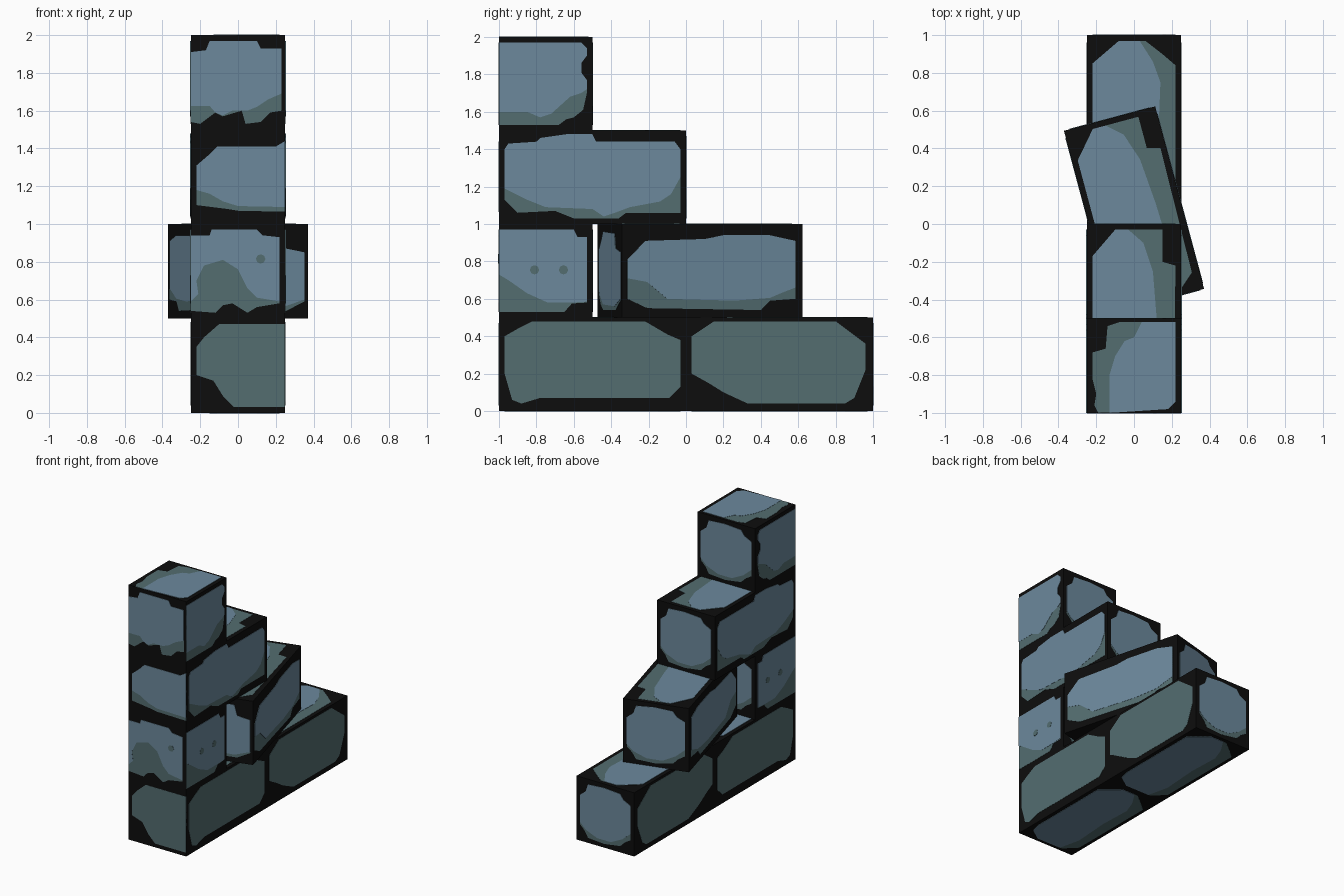
import bpy, bmesh, math
from mathutils import Vector

if "Cube" in bpy.data.objects:
    bpy.data.objects.remove(bpy.data.objects["Cube"])


def make_mat(name, rgb):
    m = bpy.data.materials.new(name)
    m.diffuse_color = (*rgb, 1)
    m.use_nodes = True
    m.node_tree.nodes["Principled BSDF"].inputs["Base Color"].default_value = m.diffuse_color
    return m


MATS = [make_mat("black_mortar", (0.004, 0.004, 0.004)),
        make_mat("mossy_stone", (0.087, 0.153, 0.163)),
        make_mat("blue_stone", (0.150, 0.250, 0.335))]

X, Y, Z = Vector((1, 0, 0)), Vector((0, 1, 0)), Vector((0, 0, 1))
# face name: across, up and outward directions
FACES = {"front": (X, Z, -Y), "back": (-X, Z, Y), "right": (Y, Z, X),
         "left": (Y, Z, -X), "under": (Y, X, -Z),
         "top": (Y, -X, Z), "top_flip": (-Y, X, Z)}

# Stone patterns in hundredths of a unit from the lower left corner:
# upper edge, lower edge, line under which moss shows (None = all moss), moss dots
TOP_FRONT = ([(0, 41), (8, 42), (10, 47), (35, 47), (37, 43), (48, 43)],
             [(0, 4), (5, 3), (13, 9), (17, 7), (27, 10), (29, 3), (37, 4), (42, 9), (48, 10)],
             [(0, 12.5), (10, 12.5), (13, 9), (17, 7.5), (22, 10), (30, 10), (35, 12), (41, 16), (48, 19)], [])
UPPER_FRONT = ([(3, 31), (10, 37), (14, 41), (45, 41), (50, 44)],
               [(3, 10), (19, 8), (25, 7), (50, 6.5)],
               [(3, 18), (10, 16), (17, 12), (25, 9.5), (50, 9)], [])
LOWER_FRONT = ([(0, 44), (10, 44), (11, 47), (35, 47), (38, 44), (47, 43)],
               [(0, 4), (13, 3), (17, 7), (22, 8), (30, 3), (35, 6), (47, 8)],
               [(0, 9), (4, 13), (3, 20), (7, 28), (17, 31), (25, 26), (30, 16), (35, 11), (47, 9)],
               [(37, 31.5)])
BASE_FRONT = ([(3, 35), (7, 40), (15, 47), (50, 47)],
              [(3, 20), (12, 17), (17, 9), (23, 3), (50, 3)], None, [])
TOP_SIDE = ([(0, 47), (44, 47), (47, 44), (47, 40), (44, 36), (44, 31), (47, 27)],
            [(0, 3), (32, 3), (36, 6), (40, 7), (45, 11), (47, 20)],
            [(0, 10), (15, 10), (22, 7), (28, 9), (38, 18), (44, 20), (47, 22)], [])
UPPER_SIDE = ([(3, 40), (5, 43), (20, 44), (22, 46), (36, 48), (50, 48), (52, 44), (94, 44), (97, 40)],
              [(3, 13), (10, 6), (30, 7), (40, 3), (64, 3), (68, 6), (97, 6)],
              [(3, 19), (15, 13), (25, 9), (50, 8), (56, 4), (62, 6), (70, 9), (86, 12), (92, 16), (97, 25)], [])
LOWER_SIDE = ([(0, 47), (40, 47), (42, 43), (47, 43)],
              [(0, 3), (35, 3), (39, 7.5), (47, 8)],
              [(0, 23), (5, 20), (15, 13), (26, 8), (39, 8), (47, 8.5)],
              [(19, 25.5), (34.5, 25.5)])
TURNED_SIDE = ([(3, 31), (13, 41), (46, 42), (56, 44), (82, 44), (96, 41)],
               [(3, 10), (14, 5), (77, 4), (82, 9), (96, 10)],
               [(3, 21), (14, 19), (25, 10), (62, 9), (82, 10.5), (88, 13), (96, 16)], [])
BASE_SIDE_A = ([(3, 40), (10, 44), (18, 48), (78, 48), (90, 41), (97, 38)],
               [(3, 20), (7, 6), (12, 4), (22, 7), (91, 7), (97, 13)], None, [])
BASE_SIDE_B = ([(3, 40), (15, 48), (80, 48), (96, 36)],
               [(3, 20), (12, 15), (20, 10), (33, 4), (85, 4), (90, 7), (96, 22)], None, [])
END = ([(3, 36), (8, 40), (10, 46), (24, 47), (38, 46), (41, 42), (47, 39)],
       [(3, 13), (7, 9), (10, 4), (24, 3), (38, 5), (42, 9), (47, 12)],
       [(3, 15), (8, 10), (18, 6), (30, 6), (40, 11), (47, 17)], [])
TURNED_END = ([(3, 36), (8, 41), (12, 46), (36, 45), (38, 37), (48, 35)],
              [(3, 13), (7, 7), (12, 4), (38, 4), (48, 9)],
              [(3, 14), (12, 7), (36, 6), (48, 10)], [])
TOP_TOP = ([(2, 47), (44, 47), (48, 43)],
           [(2, 17), (4, 11), (16, 10), (18, 3), (32, 3), (40, 5), (46, 4), (50, 6)],
           [(2, 29), (10, 25), (12, 20), (20, 15), (30, 12), (50, 12)], [])
LONG_TOP = ([(3, 35), (8, 43), (20, 47), (83, 47), (97, 35)],
            [(3, 12), (10, 4), (78, 3), (80, 10), (97, 10)],
            [(3, 16), (20, 12), (50, 13), (75, 15), (90, 20), (97, 28)], [])
BASE_TOP = ([(3, 35), (10, 45), (18, 47), (85, 47), (97, 33)],
            [(3, 12), (12, 3), (84, 3), (90, 10), (97, 19)],
            [(3, 14), (20, 10), (50, 12), (75, 11), (86, 15), (97, 22)], [])


def add_plate(bm, pts, mat, lift, frame):
    """Thin plate on a face, sunk slightly into the block."""
    origin, u, v, n = frame
    pts = list(dict.fromkeys(pts))
    rings = [[bm.verts.new(origin + u * p[0] * .01 + v * p[1] * .01 + n * h) for p in pts]
             for h in (lift, -0.002)]
    upper, lower = rings
    faces = [bm.faces.new(upper), bm.faces.new(lower[::-1])]
    for i in range(len(pts)):
        j = (i + 1) % len(pts)
        faces.append(bm.faces.new((upper[j], upper[i], lower[i], lower[j])))
    for f in faces:
        f.material_index = mat


def block(name, centre, length, patterns, turn=0):
    """Mortar coloured box with painted stones on its faces."""
    bm = bmesh.new()
    half = Vector((.25, length / 2, .25))
    bmesh.ops.create_cube(bm, size=1)
    for vert in bm.verts:
        vert.co = Vector(c * 2 * h for c, h in zip(vert.co, half))
    for face, (high, low, moss, dots) in patterns.items():
        u, v, n = FACES[face]
        reach = [abs(d.dot(half)) for d in (u, v, n)]
        frame = (n * reach[2] - u * reach[0] - v * reach[1], u, v, n)
        add_plate(bm, high + low[::-1], 1, .0015, frame)
        if moss:
            add_plate(bm, high + moss[::-1], 2, .003, frame)
        for a, b in dots:
            ring = [(a + 2.5 * math.cos(k * math.pi / 4), b + 2.5 * math.sin(k * math.pi / 4))
                    for k in range(8)]
            add_plate(bm, ring, 1, .0045, frame)
    bmesh.ops.recalc_face_normals(bm, faces=bm.faces[:])
    mesh = bpy.data.meshes.new(name)
    bm.to_mesh(mesh)
    bm.free()
    for m in MATS:
        mesh.materials.append(m)
    ob = bpy.data.objects.new(name, mesh)
    ob.location = centre
    ob.rotation_euler.z = math.radians(turn)
    bpy.context.collection.objects.link(ob)


# Bottom course
block("base_front_block", (0, -.5, .25), 1,
      dict(front=BASE_FRONT, right=BASE_SIDE_A, left=BASE_SIDE_A, top=BASE_TOP, under=BASE_TOP))
block("base_back_block", (0, .5, .25), 1,
      dict(back=END, right=BASE_SIDE_B, left=BASE_SIDE_B, top=BASE_TOP, under=BASE_TOP))
# Second course, with one block knocked out of line
block("lower_front_block", (0, -.75, .75), .5,
      dict(front=LOWER_FRONT, right=LOWER_SIDE, left=LOWER_SIDE, back=END))
block("turned_block", (0, .075, .75), 1,
      dict(front=TURNED_END, back=END, right=TURNED_SIDE, left=TURNED_SIDE, top=LONG_TOP), 15)
# Third course
block("upper_block", (0, -.5, 1.25), 1,
      dict(front=UPPER_FRONT, back=END, right=UPPER_SIDE, left=UPPER_SIDE, top=LONG_TOP))
# Top block
block("top_block", (0, -.75, 1.75), .5,
      dict(front=TOP_FRONT, back=END, right=TOP_SIDE, left=TOP_SIDE, top_flip=TOP_TOP))
